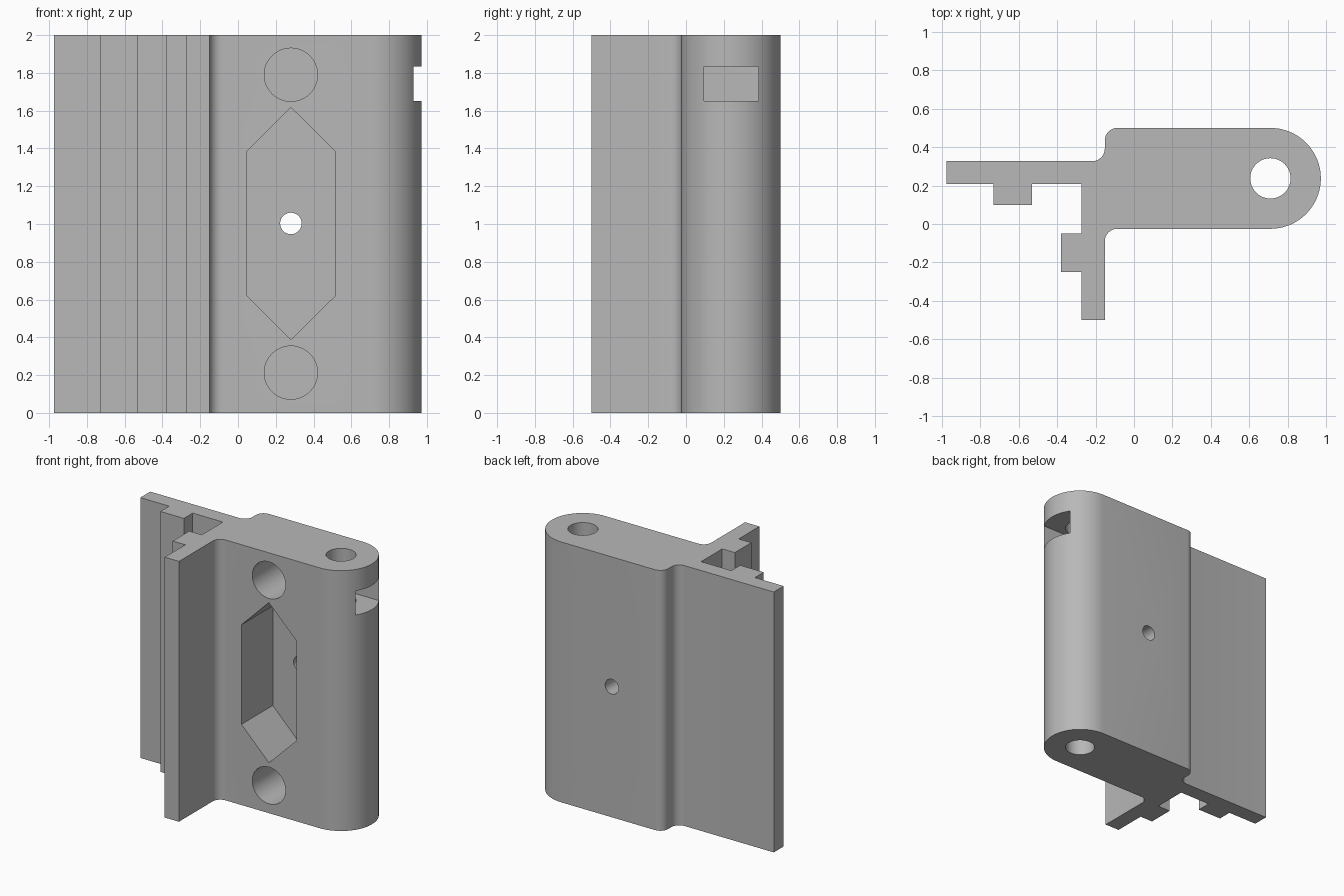
import bpy, bmesh
from math import cos, sin, pi, radians

cube = bpy.data.objects.get("Cube")
if cube:
    bpy.data.objects.remove(cube, do_unlink=True)

grey = bpy.data.materials.new("plain_grey")
grey.use_nodes = True
grey.diffuse_color = (0.48, 0.48, 0.48, 1)
grey.node_tree.nodes["Principled BSDF"].inputs["Base Color"].default_value = grey.diffuse_color

HEIGHT = 2.0
BARREL_X, BARREL_Y, BARREL_R = 0.71, 0.2375, 0.2625
FILLET = 0.065


def arc(cx, cy, r, start, end, steps):
    """Points along an arc, angles in degrees."""
    angles = [radians(start + (end - start) * i / steps) for i in range(steps + 1)]
    return [(cx + r * cos(a), cy + r * sin(a)) for a in angles]


def prism(name, points, place, offset):
    """Extrude a closed 2D outline; place maps each 2D point into space."""
    bm = bmesh.new()
    face = bm.faces.new([bm.verts.new(place(u, v)) for u, v in points])
    ext = bmesh.ops.extrude_face_region(bm, geom=[face])
    moved = [g for g in ext["geom"] if isinstance(g, bmesh.types.BMVert)]
    bmesh.ops.translate(bm, verts=moved, vec=offset)
    bmesh.ops.recalc_face_normals(bm, faces=bm.faces)
    mesh = bpy.data.meshes.new(name)
    bm.to_mesh(mesh)
    bm.free()
    obj = bpy.data.objects.new(name, mesh)
    bpy.context.collection.objects.link(obj)
    mesh.materials.append(grey)
    return obj


# Hinge body: two flanges with ribs, a thick block and a rounded barrel end
profile = [(-0.975, 0.327), (-0.975, 0.207), (-0.73, 0.207), (-0.73, 0.1),
           (-0.53, 0.1), (-0.53, 0.207), (-0.273, 0.207), (-0.273, -0.05),
           (-0.38, -0.05), (-0.38, -0.25), (-0.273, -0.25), (-0.273, -0.5),
           (-0.152, -0.5)]
profile += arc(-0.152 + FILLET, -0.025 - FILLET, FILLET, 180, 90, 8)
profile += arc(BARREL_X, BARREL_Y, BARREL_R, -90, 90, 40)
profile += arc(-0.152 + FILLET, 0.5 - FILLET, FILLET, 90, 180, 8)
profile += arc(-0.152 - FILLET, 0.327 + FILLET, FILLET, 0, -90, 8)
body = prism("hinge_body", profile, lambda u, v: (u, v, 0), (0, 0, HEIGHT))


def cut(name, points, place, offset):
    """Subtract a prism from the body."""
    cutter = prism(name, points, place, offset)
    cutter.hide_render = True
    mod = body.modifiers.new(name, 'BOOLEAN')
    mod.operation = 'DIFFERENCE'
    mod.solver = 'EXACT'
    mod.object = cutter
    bpy.context.view_layer.objects.active = body
    bpy.ops.object.modifier_apply(modifier=name)
    bpy.data.objects.remove(cutter, do_unlink=True)


def circle(cx, cy, r, steps=48):
    return arc(cx, cy, r, 0, 360, steps)[:-1]


def front(u, v):
    return (u, -0.125, v)


POCKET = (0, 0.48, 0)
MID_X = 0.28

# Pin bore, barrel slot, screw pockets, pointed pocket and its through hole
cut("pin_bore", circle(BARREL_X, BARREL_Y, 0.105),
    lambda u, v: (u, v, -0.1), (0, 0, HEIGHT + 0.2))
cut("barrel_slot", [(0.6, 1.65), (1.1, 1.65), (1.1, 1.835), (0.6, 1.835)],
    lambda u, v: (u, 0.095, v), (0, 0.29, 0))
for label, z in (("lower", 0.213), ("upper", 1.79)):
    cut(label + "_screw_pocket", circle(MID_X, z, 0.141), front, POCKET)
cut("pointed_pocket",
    [(MID_X, 0.388), (0.515, 0.62), (0.515, 1.385),
     (MID_X, 1.617), (0.047, 1.385), (0.047, 0.62)], front, POCKET)
cut("through_hole", circle(MID_X, 1.003, 0.057, 32), front, (0, 0.8, 0))

# Smooth the rounded faces and keep the edges crisp
bpy.ops.object.select_all(action='DESELECT')
body.select_set(True)
bpy.context.view_layer.objects.active = body
bpy.ops.object.shade_smooth_by_angle(angle=radians(30))
